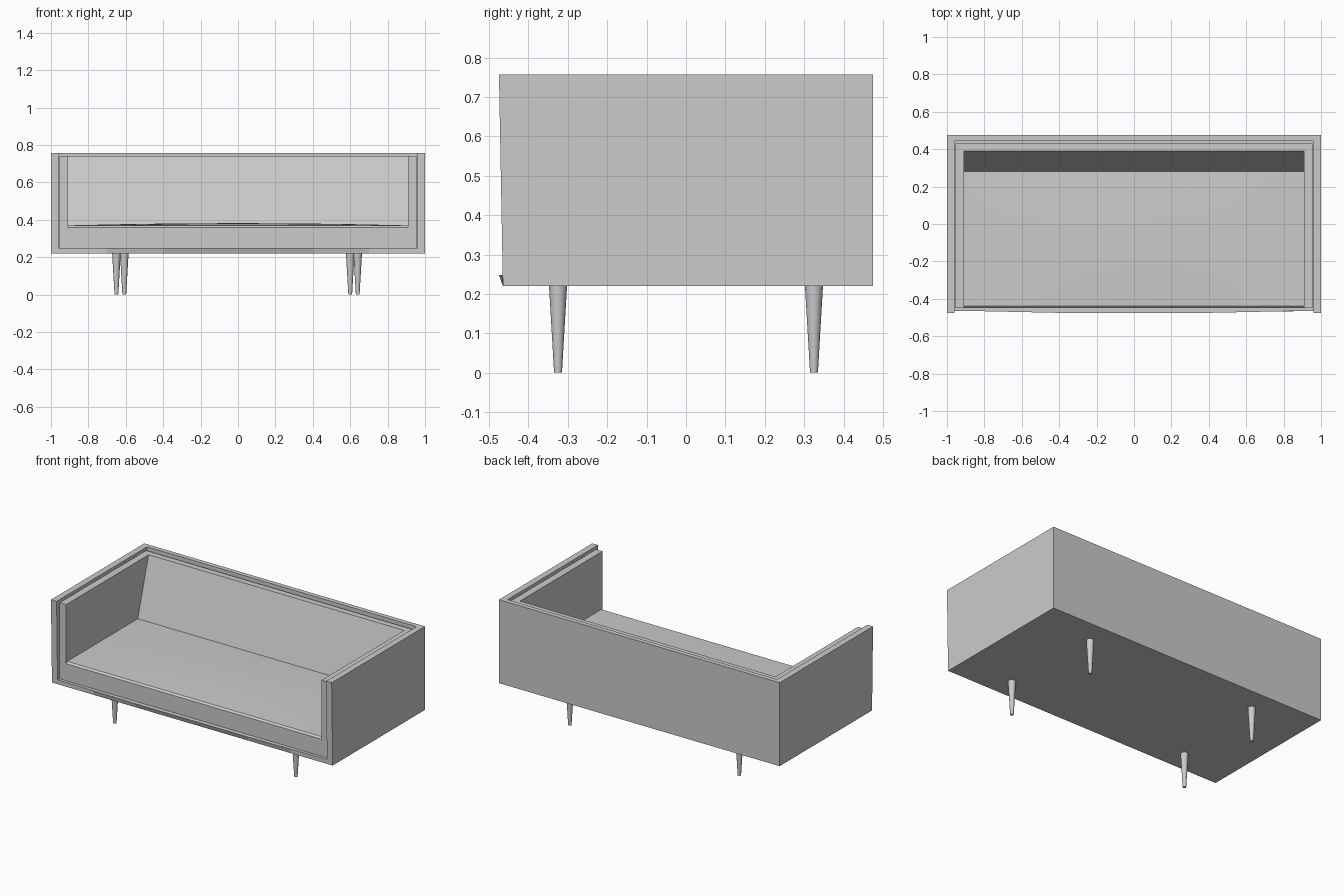
import bpy, bmesh

if "Cube" in bpy.data.objects:
    bpy.data.objects.remove(bpy.data.objects["Cube"])


def finish(name, bm):
    bmesh.ops.recalc_face_normals(bm, faces=bm.faces)
    me = bpy.data.meshes.new(name)
    bm.to_mesh(me)
    bm.free()
    ob = bpy.data.objects.new(name, me)
    bpy.context.collection.objects.link(ob)
    return ob


def loft(name, xs, profile):
    """Skin a closed (y, z) profile, given per x, along the x stations."""
    bm = bmesh.new()
    rings = [[bm.verts.new((x, y, z)) for y, z in profile(x)] for x in xs]
    n = len(rings[0])
    for a, b in zip(rings, rings[1:]):
        for i in range(n):
            j = (i + 1) % n
            bm.faces.new((a[i], a[j], b[j], b[i]))
    bm.faces.new(rings[0])
    bm.faces.new(rings[-1])
    return finish(name, bm)


def rect(y0, y1, z0, z1):
    return lambda x: [(y0, z0), (y1, z0), (y1, z1), (y0, z1)]


# Outer shell: block with raked front, hollowed to leave sides, back and floor
shell = loft("outer_shell", (-1, 1), lambda x: [
    (-0.465, 0.22), (0.475, 0.22), (0.475, 0.757), (-0.475, 0.757)])
cutter = loft("shell_cutter", (-0.96, 0.96), rect(-0.8, 0.445, 0.248, 1.0))
cutter.hide_render = True
cutter.hide_viewport = True
mod = shell.modifiers.new("hollow", 'BOOLEAN')
mod.operation = 'DIFFERENCE'
mod.solver = 'EXACT'
mod.object = cutter


# Front lip of the floor, bowed forward in the middle
def lip(x):
    y = -0.475 + 0.012 * max(0, (abs(x) - 0.4) / 0.56)
    return [(-0.465, 0.22), (-0.44, 0.22), (-0.44, 0.248), (y, 0.248)]


loft("front_lip", (-0.96, -0.7, -0.4, 0.4, 0.7, 0.96), lip)


# Seat and sloping back as one upholstered body with a slight crown
def seat(x):
    k = 0.012 * max(0, 1 - (x / 0.91) ** 2)
    return [(-0.45, 0.25), (-0.45, 0.36), (-0.438, 0.37), (-0.25, 0.37 + k * 0.8),
            (-0.08, 0.37 + k), (0.1, 0.37 + k * 0.8), (0.28, 0.37),
            (0.39, 0.74), (0.43, 0.74), (0.43, 0.25)]


seat_ob = loft("seat_and_back", (-0.91, -0.6, -0.3, 0, 0.3, 0.6, 0.91), seat)

# Padded arms
for side, s in (("left", -1), ("right", 1)):
    loft(side + "_arm_pad", (s * 0.91, s * 0.955), rect(-0.45, 0.43, 0.25, 0.74))

# Tapered legs, the rear pair set slightly closer together
legs = []
for name, x, y in (("front_left_leg", -0.65, -0.325), ("front_right_leg", 0.64, -0.325),
                   ("back_left_leg", -0.608, 0.325), ("back_right_leg", 0.60, 0.325)):
    bpy.ops.mesh.primitive_cone_add(vertices=24, radius1=0.01, radius2=0.023,
                                    depth=0.222, location=(x, y, 0.111))
    bpy.context.object.name = name
    legs.append(bpy.context.object)

# Smooth the legs and the seat crown
bpy.ops.object.select_all(action='DESELECT')
for ob in legs + [seat_ob]:
    ob.select_set(True)
bpy.context.view_layer.objects.active = seat_ob
bpy.ops.object.shade_smooth_by_angle(angle=0.5)
